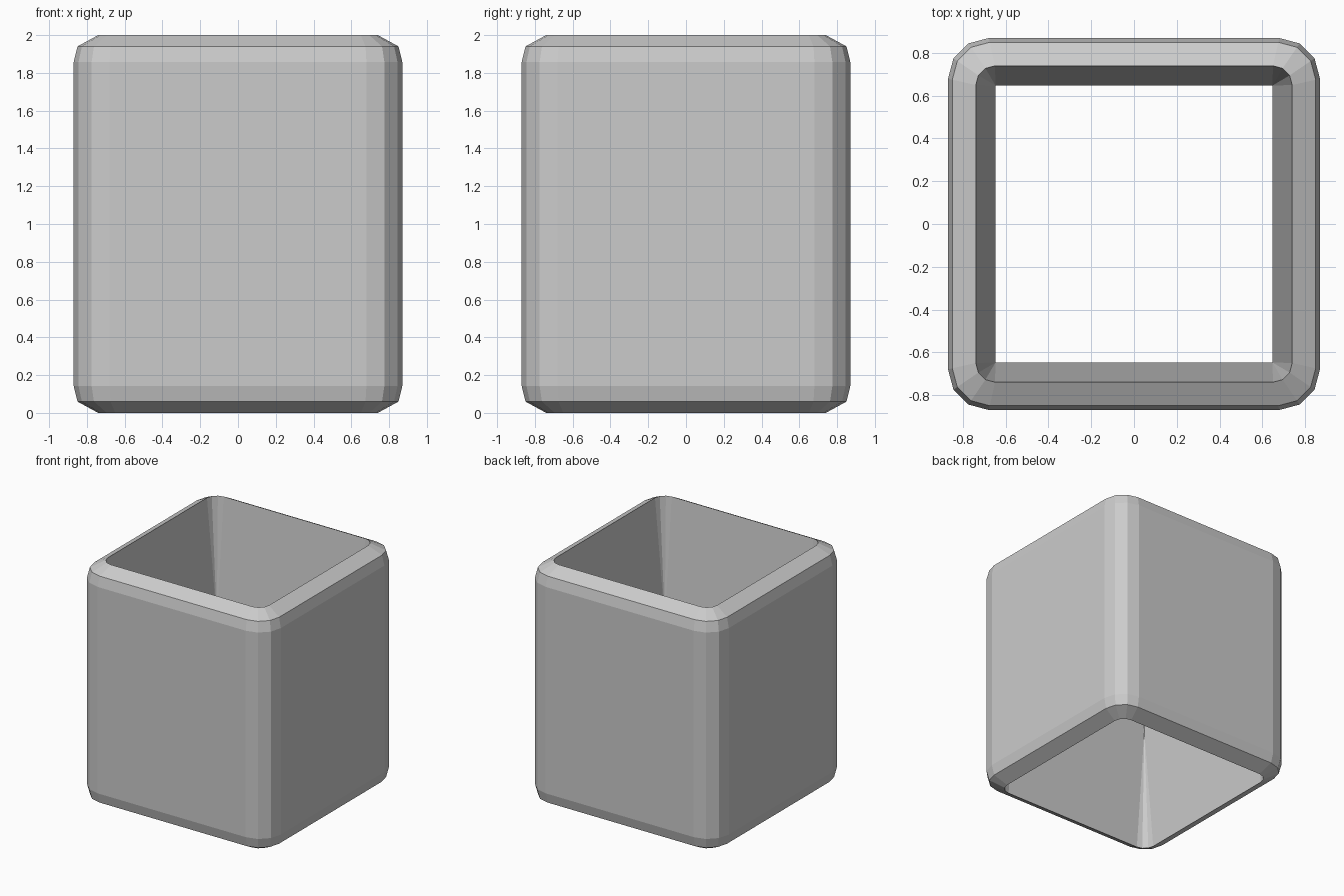
import bpy, bmesh
from math import sin, cos, radians

if "Cube" in bpy.data.objects:
    bpy.data.objects.remove(bpy.data.objects["Cube"])

# Closed wall profile: (half width, corner radius, z)
upper = [(0.87, 0.19, 1.857), (0.85, 0.175, 1.94), (0.74, 0.09, 2.0)]
lower = [(w, r, 2 - z) for w, r, z in reversed(upper)]
waist = [(0.648, 0.0, 1.0)]  # inner walls pinch to a sharp square
profile = lower + upper + waist


def ring(bm, half, radius, z):
    """Square loop with three-sided rounded corners."""
    verts = []
    for corner in range(4):
        a0 = corner * 90
        sx = 1 if corner in (0, 3) else -1
        sy = 1 if corner in (0, 1) else -1
        c = half - radius
        for step in range(4):
            a = radians(a0 + step * 30)
            verts.append(bm.verts.new((sx * c + radius * cos(a),
                                       sy * c + radius * sin(a), z)))
    return verts


# Open square sleeve
bm = bmesh.new()
rings = [ring(bm, *p) for p in profile]
for i, a in enumerate(rings):
    b = rings[(i + 1) % len(rings)]
    for j in range(len(a)):
        k = (j + 1) % len(a)
        bm.faces.new((a[j], a[k], b[k], b[j]))
bmesh.ops.remove_doubles(bm, verts=bm.verts, dist=0.0005)
bmesh.ops.recalc_face_normals(bm, faces=bm.faces)

mesh = bpy.data.meshes.new("square_sleeve")
bm.to_mesh(mesh)
bm.free()
bpy.context.collection.objects.link(bpy.data.objects.new("square_sleeve", mesh))
